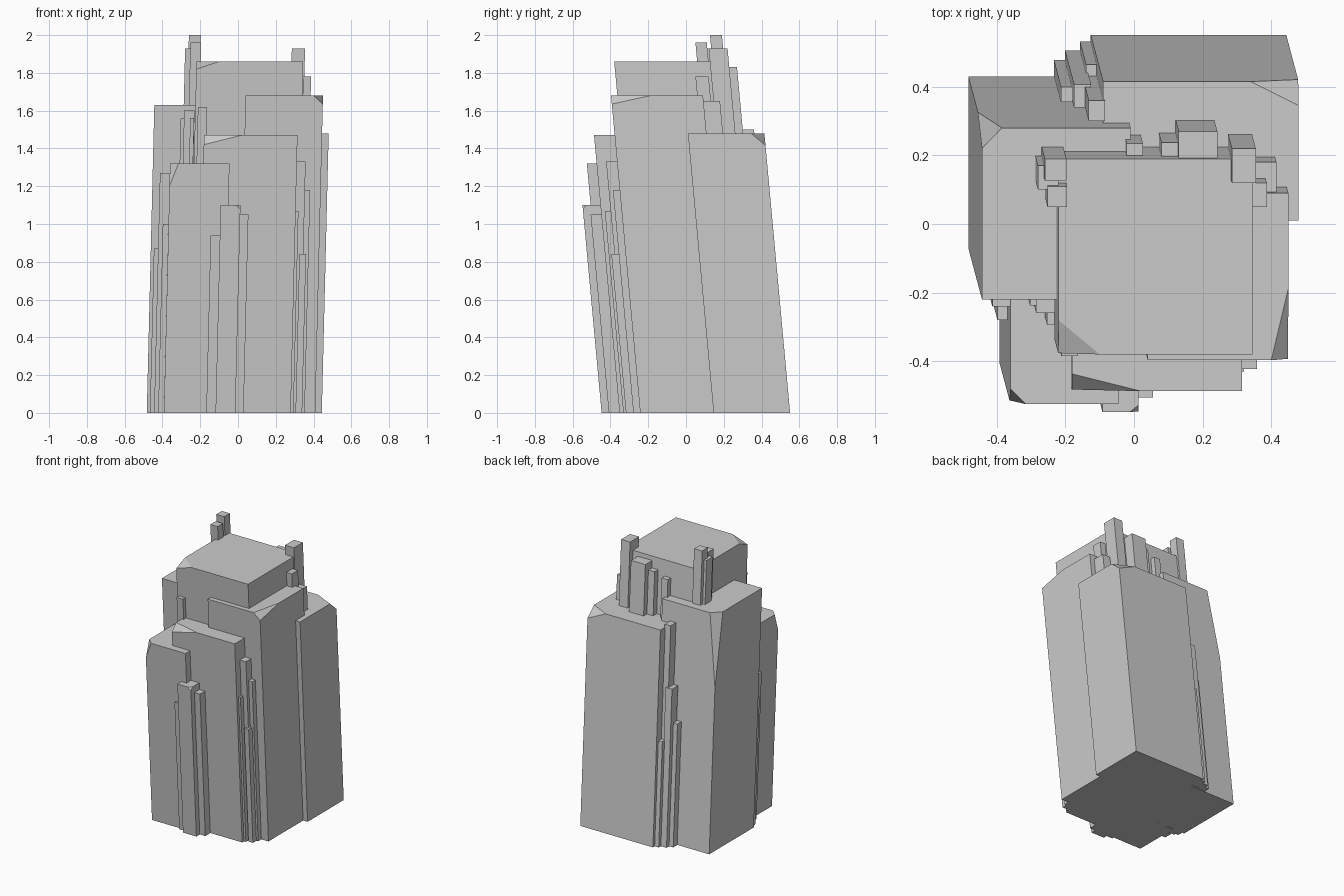
import bpy, bmesh
from mathutils import Vector

LEAN_X, LEAN_Y = 0.0245, -0.092   # shared lean of every column per unit height


def column(name, x0, x1, y0, y1, h, cut=None):
    """Leaning square column given by its top rectangle and height.
    cut = (right side?, back side?, dx, dy, depth) slices one top corner."""
    bm = bmesh.new()
    bmesh.ops.create_cube(bm, size=1)
    for v in bm.verts:
        top = v.co.z > 0
        drop = 0 if top else h
        x = x1 if v.co.x > 0 else x0
        y = y1 if v.co.y > 0 else y0
        v.co = (x - LEAN_X * drop, y - LEAN_Y * drop, h - drop)
    if cut:
        right, back, dx, dy, depth = cut
        cx, sx = (x1, -1) if right else (x0, 1)
        cy, sy = (y1, -1) if back else (y0, 1)
        a = Vector((cx + sx * dx, cy, h))
        b = Vector((cx, cy + sy * dy, h))
        c = Vector((cx - LEAN_X * depth, cy - LEAN_Y * depth, h - depth))
        n = (b - a).cross(c - a).normalized()
        if n.dot(Vector((cx, cy, h)) - a) < 0:
            n = -n
        bmesh.ops.bisect_plane(bm, geom=bm.verts[:] + bm.edges[:] + bm.faces[:],
                               plane_co=a, plane_no=n, clear_outer=True)
        bmesh.ops.holes_fill(bm, edges=[e for e in bm.edges if e.is_boundary])
    bmesh.ops.recalc_face_normals(bm, faces=bm.faces)
    me = bpy.data.meshes.new(name)
    bm.to_mesh(me)
    bm.free()
    bpy.context.collection.objects.link(bpy.data.objects.new(name, me))


# Main rock columns with one broken corner each
column("central_column", -0.22, 0.345, -0.38, 0.19, 1.86, (0, 0, 0.12, 0.10, 0.04))
column("right_column", 0.04, 0.45, -0.397, 0.09, 1.68, (1, 0, 0.05, 0.21, 0.045))
column("left_column", -0.443, -0.01, -0.22, 0.28, 1.63, (0, 1, 0.058, 0.06, 0.5))
column("back_column", -0.09, 0.48, 0.01, 0.415, 1.48, (1, 1, 0.14, 0.07, 0.065))
column("front_column", -0.18, 0.315, -0.487, -0.10, 1.47, (0, 0, 0.20, 0.05, 0.05))
column("front_left_column", -0.36, -0.045, -0.525, -0.20, 1.32, (0, 0, 0.045, 0.045, 0.12))

# Thin splinter columns clustered around the main ones, by group
SPLINTERS = {
    "left_spire": [
        (-0.26, -0.197, 0.127, 0.19, 2.00), (-0.252, -0.195, 0.05, 0.11, 1.96),
        (-0.28, -0.22, 0.10, 0.17, 1.93)],
    "right_spire": [
        (0.285, 0.355, 0.12, 0.22, 1.93), (0.345, 0.387, 0.05, 0.12, 1.78),
        (0.355, 0.415, 0.09, 0.18, 1.65)],
    "rear_spire": [
        (0.13, 0.243, 0.165, 0.27, 1.83), (-0.022, 0.026, 0.185, 0.235, 1.75),
        (0.08, 0.14, 0.18, 0.237, 1.78), (0.235, 0.28, 0.16, 0.207, 1.60)],
    "rear_splinter": [
        (-0.132, -0.085, 0.30, 0.36, 1.50), (-0.175, -0.125, 0.34, 0.407, 1.08),
        (-0.213, -0.17, 0.355, 0.40, 0.84), (-0.14, -0.105, 0.42, 0.465, 0.72)],
    "left_splinter": [
        (-0.413, -0.36, -0.24, -0.17, 1.27), (-0.398, -0.368, -0.28, -0.22, 1.00),
        (-0.445, -0.42, -0.19, -0.13, 0.87), (-0.303, -0.265, -0.237, -0.19, 1.56),
        (-0.285, -0.23, -0.26, -0.19, 1.60), (-0.253, -0.232, -0.295, -0.24, 1.56),
        (-0.212, -0.163, -0.385, -0.31, 1.62)],
    "right_splinter": [
        (0.305, 0.358, -0.423, -0.35, 1.33), (0.345, 0.382, -0.387, -0.33, 1.18),
        (0.285, 0.32, -0.43, -0.37, 1.07), (0.325, 0.36, -0.395, -0.34, 0.84)],
    "front_splinter": [
        (0.0, 0.055, -0.505, -0.44, 1.05), (-0.145, -0.09, -0.505, -0.44, 0.94)],
}
for group, boxes in SPLINTERS.items():
    for i, box in enumerate(boxes, 1):
        column(f"{group}_{i}", *box)

# Frontmost splinter with a small chipped corner
column("front_splinter_chipped", -0.092, 0.013, -0.548, -0.44, 1.10, (1, 0, 0.025, 0.02, 0.02))
